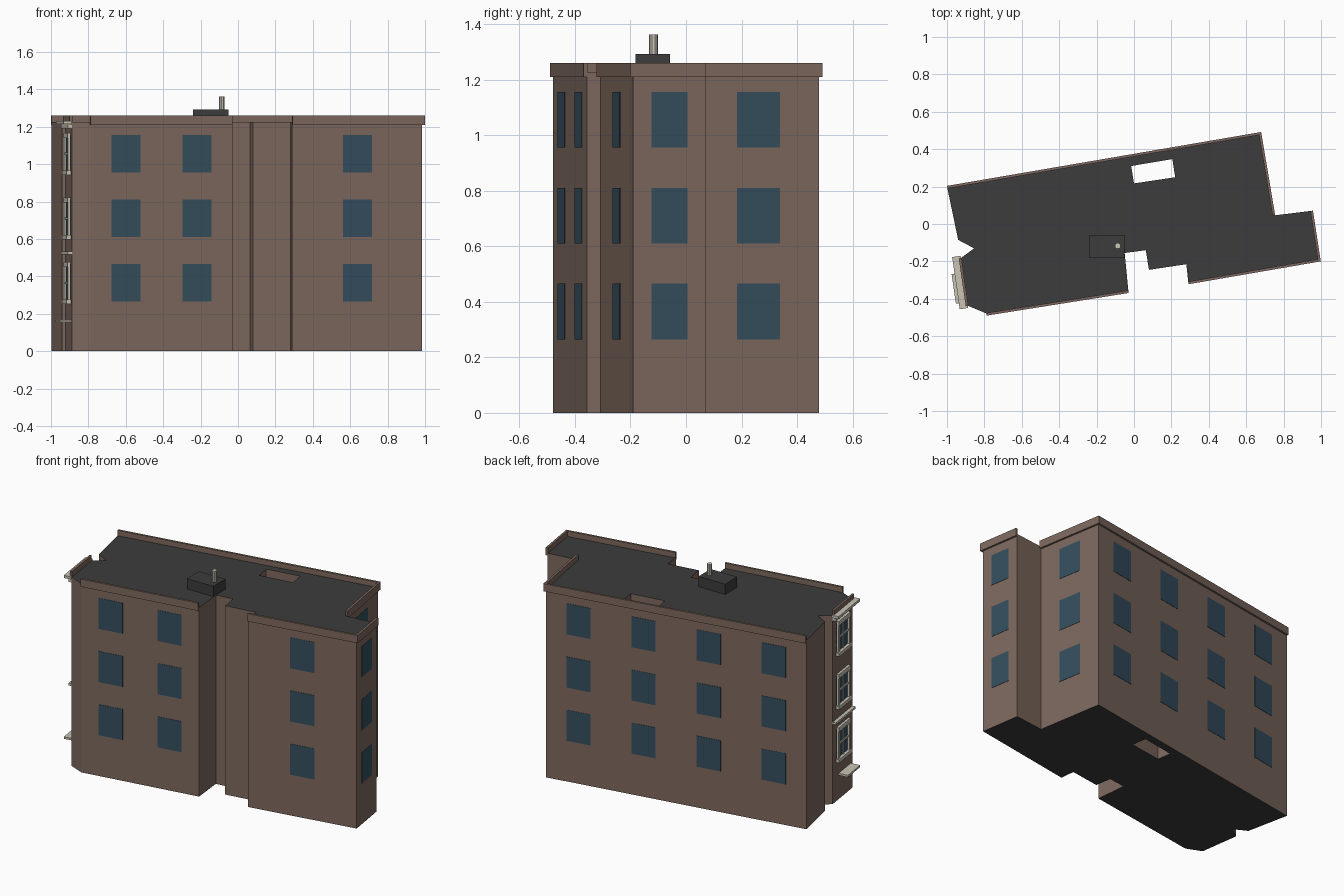
import bpy, bmesh, math
from mathutils import Vector

if "Cube" in bpy.data.objects:
    bpy.data.objects.remove(bpy.data.objects["Cube"])


def material(name, rgb):
    m = bpy.data.materials.new(name)
    m.diffuse_color = (*rgb, 1)
    m.use_nodes = True
    m.node_tree.nodes["Principled BSDF"].inputs["Base Color"].default_value = m.diffuse_color
    return m


BROWN = material("brown wall", (0.205, 0.140, 0.112))
DARK = material("dark roof", (0.045, 0.045, 0.045))
GLASS = material("blue glass", (0.036, 0.077, 0.112))
CREAM = material("cream trim", (0.578, 0.546, 0.456))

ROOF_Z = 1.225
FLOORS = [(0.265, 0.465), (0.61, 0.81), (0.955, 1.155)]

# Footprint, clockwise from the back left corner, and the light well
PLAN = [(-0.998, 0.192), (0.67, 0.478), (0.743, 0.045), (0.945, 0.07),
        (0.985, -0.19), (0.29, -0.31), (0.28, -0.215), (0.08, -0.245),
        (0.063, -0.14), (-0.05, -0.155), (-0.03, -0.357), (-0.79, -0.478),
        (-0.888, -0.437), (-0.925, -0.182), (-0.855, -0.13), (-0.94, -0.085)]
WELL = [(-0.015, 0.31), (0.205, 0.347), (0.22, 0.25), (0.0, 0.217)]


def finish(bm, name, mats):
    bmesh.ops.recalc_face_normals(bm, faces=bm.faces)
    me = bpy.data.meshes.new(name)
    bm.to_mesh(me)
    bm.free()
    for m in mats:
        me.materials.append(m)
    ob = bpy.data.objects.new(name, me)
    bpy.context.collection.objects.link(ob)
    return ob


def wall_box(bm, edge, s0, s1, z0, z1, n0, n1):
    """Box on a wall: s along the wall, z up, n outward."""
    p, q = Vector(PLAN[edge]), Vector(PLAN[(edge + 1) % len(PLAN)])
    d = (q - p).normalized()
    n = Vector((-d.y, d.x))
    base = [p + d * s + n * o for s, o in ((s0, n0), (s1, n0), (s1, n1), (s0, n1))]
    lo = [bm.verts.new((*v, z0)) for v in base]
    hi = [bm.verts.new((*v, z1)) for v in base]
    bm.faces.new(lo[::-1])
    bm.faces.new(hi)
    for i in range(4):
        j = (i + 1) % 4
        bm.faces.new((lo[i], lo[j], hi[j], hi[i]))


def length(edge):
    return (Vector(PLAN[edge]) - Vector(PLAN[(edge + 1) % len(PLAN)])).length


# Main body with dark roof and underside
bm = bmesh.new()
edges = []
for ring in (PLAN, WELL):
    vs = [bm.verts.new((x, y, 0)) for x, y in ring]
    edges += [bm.edges.new((vs[i], vs[(i + 1) % len(vs)])) for i in range(len(vs))]
bmesh.ops.triangle_fill(bm, use_beauty=True, edges=edges)
ext = bmesh.ops.extrude_face_region(bm, geom=list(bm.faces), use_keep_orig=True)
bmesh.ops.translate(bm, vec=(0, 0, ROOF_Z),
                    verts=[g for g in ext["geom"] if isinstance(g, bmesh.types.BMVert)])
bm.normal_update()
for f in bm.faces:
    f.material_index = 1 if abs(f.normal.z) > 0.5 else 0
finish(bm, "building_body", [BROWN, DARK])

# Parapets on the main walls: edge -> extra length at start and end
bm = bmesh.new()
for e, (a, b) in {0: (0, 0.012), 1: (0.012, 0), 3: (0, 0.012), 4: (0.012, 0),
                  10: (0, 0), 12: (0, 0)}.items():
    wall_box(bm, e, -a, length(e) + b, 1.21, 1.26, -0.002, 0.012)
finish(bm, "parapets", [BROWN])

# Plain windows: edge -> number of columns
bm = bmesh.new()
for e, cols in {0: 4, 1: 1, 3: 1, 4: 2, 10: 2}.items():
    L = length(e)
    w = min(0.157, L * 0.5)
    centres = [L * 0.5] if e == 4 else [L * (i + 0.5) / cols for i in range(cols)]
    for c in centres:
        for z0, z1 in FLOORS:
            wall_box(bm, e, c - w / 2, c + w / 2, z0, z1, -0.002, 0.002)
finish(bm, "windows", [GLASS])

# Left bay: framed windows with sills and glazing bars
BAY = 12
c, hw, t = length(BAY) * 0.5, 0.078, 0.016
glass, frame = bmesh.new(), bmesh.new()
for z0, z1 in FLOORS:
    wall_box(glass, BAY, c - hw, c + hw, z0, z1, -0.002, 0.003)
    for s in (-hw, hw - t):
        wall_box(frame, BAY, c + s, c + s + t, z0, z1, 0, 0.014)
    wall_box(frame, BAY, c - hw, c + hw, z1 - t, z1 + 0.012, 0, 0.016)
    wall_box(frame, BAY, c - hw - 0.008, c + hw + 0.008, z0 - 0.012, z0 + 0.01, 0, 0.022)
    zm = (z0 + z1) / 2
    wall_box(frame, BAY, c - 0.005, c + 0.005, z0, z1, 0, 0.008)
    wall_box(frame, BAY, c - hw, c + hw, zm - 0.006, zm + 0.006, 0, 0.009)
finish(glass, "bay_glass", [GLASS])
finish(frame, "bay_window_frames", [CREAM])

# Left bay: cornice, string course and base ledge
bm = bmesh.new()
L = length(BAY)
wall_box(bm, BAY, -0.012, L + 0.012, 1.215, 1.232, 0, 0.046)
wall_box(bm, BAY, 0.0, L, 1.19, 1.215, 0, 0.022)
wall_box(bm, BAY, 0.0, L, 0.518, 0.532, 0, 0.022)
wall_box(bm, BAY, 0.02, 0.18, 0.155, 0.168, 0, 0.062)
finish(bm, "bay_trim", [CREAM])

# Roof box
bm = bmesh.new()
bmesh.ops.create_cube(bm, size=1)
bmesh.ops.scale(bm, vec=(0.19, 0.124, 0.07), verts=bm.verts)
bmesh.ops.translate(bm, vec=(-0.145, -0.12, 1.257), verts=bm.verts)
finish(bm, "roof_box", [DARK])

# Flue pipe
bm = bmesh.new()
bmesh.ops.create_cone(bm, cap_ends=True, segments=10, radius1=0.016, radius2=0.016, depth=0.08)
bmesh.ops.translate(bm, vec=(-0.087, -0.117, 1.322), verts=bm.verts)
finish(bm, "flue_pipe", [CREAM])
